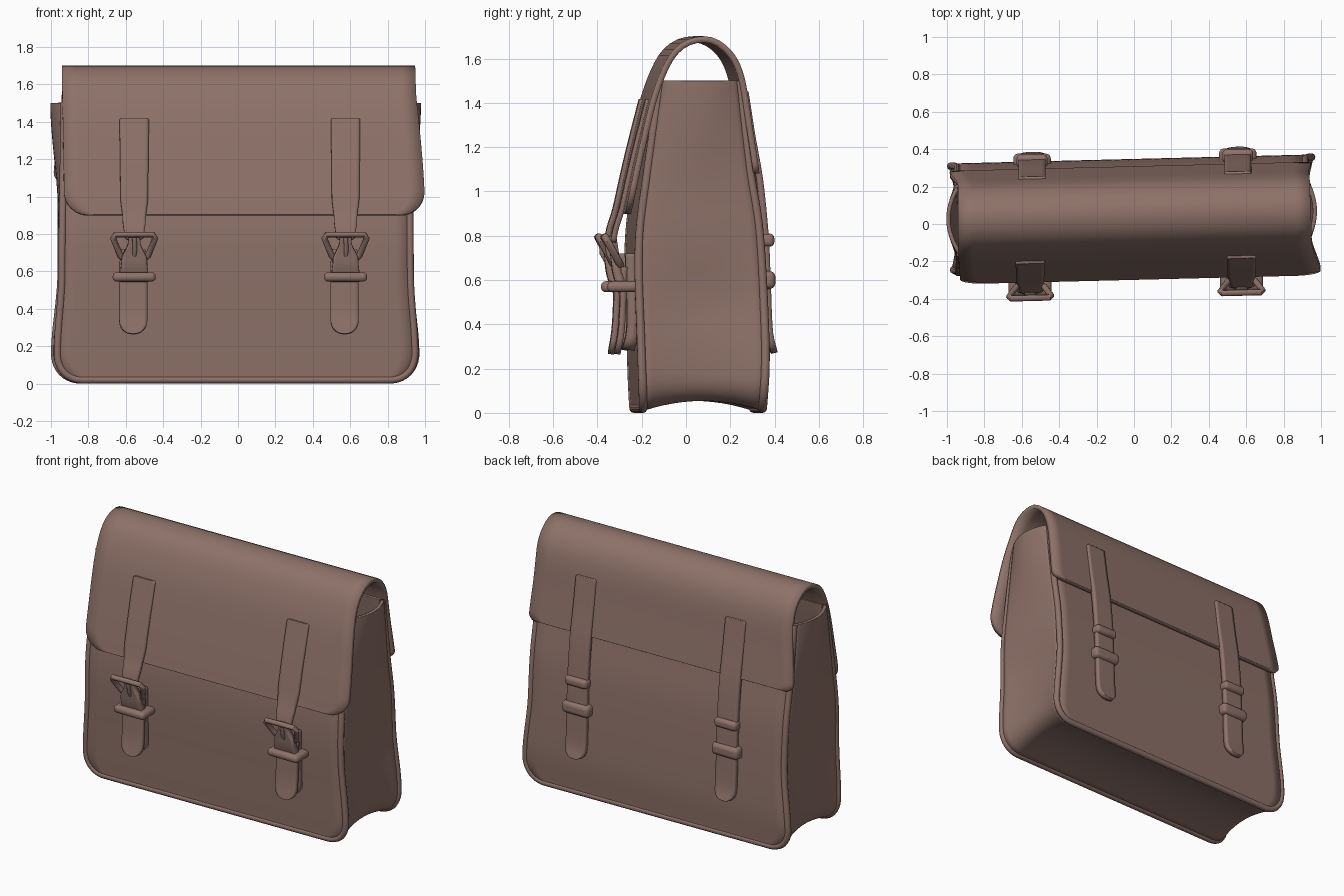
import bpy, math
from mathutils import Vector

if "Cube" in bpy.data.objects:
    bpy.data.objects.remove(bpy.data.objects["Cube"])

leather = bpy.data.materials.new("brown leather")
COLOUR = (0.27, 0.168, 0.14, 1)
leather.diffuse_color = COLOUR
leather.use_nodes = True
bsdf = leather.node_tree.nodes["Principled BSDF"]
bsdf.inputs["Base Color"].default_value = COLOUR
bsdf.inputs["Roughness"].default_value = 0.7


def skew(p):
    """The whole bag sits slightly askew."""
    return Vector((p[0], p[1] + 0.025 * p[0], p[2]))


def finish(ob):
    ob.data.materials.clear()
    ob.data.materials.append(leather)
    bpy.ops.object.select_all(action='DESELECT')
    ob.select_set(True)
    bpy.context.view_layer.objects.active = ob
    bpy.ops.object.shade_smooth_by_angle(angle=math.radians(40))
    return ob


def sheet(name, rows, thick):
    """Grid of points turned into a leather sheet."""
    m = len(rows[0])
    verts = [skew(p) for row in rows for p in row]
    faces = [(i * m + j, i * m + j + 1, (i + 1) * m + j + 1, (i + 1) * m + j)
             for i in range(len(rows) - 1) for j in range(m - 1)]
    me = bpy.data.meshes.new(name)
    me.from_pydata(verts, [], faces)
    ob = bpy.data.objects.new(name, me)
    bpy.context.collection.objects.link(ob)
    mod = ob.modifiers.new("thickness", 'SOLIDIFY')
    mod.thickness, mod.offset = thick, 0
    mod.use_even_offset = True
    return finish(ob)


def spline(pts, n):
    """Catmull-Rom through (y, z) points; n steps, denser at both ends."""
    p = [Vector(q) for q in pts]
    p = [2 * p[0] - p[1]] + p + [2 * p[-1] - p[-2]]
    fine = []
    for a, b, c, d in zip(p, p[1:], p[2:], p[3:]):
        for k in range(24):
            t = k / 24
            fine.append(0.5 * (2 * b + (c - a) * t + (2 * a - 5 * b + 4 * c - d) * t * t
                               + (3 * b - a - 3 * c + d) * t ** 3))
    fine.append(p[-2])
    dist = [0]
    for a, b in zip(fine, fine[1:]):
        dist.append(dist[-1] + (b - a).length)
    out, k = [], 0
    for i in range(n + 1):
        s = dist[-1] * (1 - math.cos(math.pi * i / n)) / 2
        while k < len(fine) - 2 and dist[k + 1] < s:
            k += 1
        f = (s - dist[k]) / (dist[k + 1] - dist[k])
        out.append((fine[k].lerp(fine[k + 1], f), s, dist[-1] - s))
    return out


def lerp_table(table, z):
    for (a, va), (b, vb) in zip(table, table[1:]):
        if z <= b:
            f = max(0, (z - a) / (b - a))
            f = f * f * (3 - 2 * f)
            return va + (vb - va) * f
    return table[-1][1]


def inset(d, r):
    return r - math.sqrt(max(0, r * r - (r - d) ** 2)) if d < r else 0


def ribbon_rows(pts, centre, half, r0=0, r1=0, n=40, m=8):
    """Strip along a profile, rounded at the start by r0 and the end by r1."""
    rows = []
    for q, d0, d1 in spline(pts, n):
        w = half(q) - inset(d0, r0) - inset(d1, r1)
        c = centre(q)
        rows.append([(c + w * (2 * j / m - 1), q.x, q.y) for j in range(m + 1)])
    return rows


def tube(name, pts, radius, cyclic=False):
    cu = bpy.data.curves.new(name, 'CURVE')
    cu.dimensions = '3D'
    cu.bevel_depth, cu.bevel_resolution, cu.use_fill_caps = radius, 3, True
    sp = cu.splines.new('POLY')
    sp.points.add(len(pts) - 1)
    for v, p in zip(sp.points, pts):
        v.co = (*skew(p), 1)
    sp.use_cyclic_u = cyclic
    ob = bpy.data.objects.new(name, cu)
    bpy.context.collection.objects.link(ob)
    bpy.ops.object.select_all(action='DESELECT')
    ob.select_set(True)
    bpy.context.view_layer.objects.active = ob
    bpy.ops.object.convert(target='MESH')
    return finish(bpy.context.view_layer.objects.active)


def pad(name, loc, size, bevel):
    bpy.ops.mesh.primitive_cube_add(size=1, location=skew(loc))
    ob = bpy.context.object
    ob.name = name
    ob.scale = size
    bpy.ops.object.transform_apply(location=False, rotation=False, scale=True)
    mod = ob.modifiers.new("round", 'BEVEL')
    mod.width, mod.segments = bevel, 4
    return finish(ob)


# Front and back panels with round lower corners
FRONT = [(-0.215, 0.02), (-0.225, 0.3), (-0.235, 0.75), (-0.195, 1.1), (-0.135, 1.5)]
BACK = [(0.325, 0.02), (0.335, 0.3), (0.31, 0.8), (0.265, 1.1), (0.215, 1.5)]
front_w = [(0, 0.965), (0.15, 0.955), (0.6, 0.93), (1.5, 0.92)]
back_w = [(0, 0.97), (0.15, 0.965), (0.6, 0.93), (1.5, 0.93)]
edges = []
for name, pts, table, shift in (("front_panel", FRONT, front_w, -0.01),
                                ("back_panel", BACK, back_w, -0.015)):
    rows = ribbon_rows(pts, lambda q: shift, lambda q: lerp_table(table, q.y), 0.14, 0, 48, 24)
    sheet(name, rows, 0.025)
    edge = [r[0] for r in rows[::-1]] + rows[0][1:-1] + [r[-1] for r in rows]
    edges.append([Vector(p) for p in edge])
    tube(name + "_piping", edge, 0.02)

# Gusset: wraps sides and base, hollow below and bulging at the mouth
bulge = [(0, -0.045), (0.4, -0.025), (0.9, 0.01), (1.5, 0.055)]
rows = []
for i, (a, b) in enumerate(zip(*edges)):
    e = edges[0]
    t = e[min(i + 1, len(e) - 1)] - e[max(i - 1, 0)]
    out = Vector((t.z, 0, -t.x)).normalized()
    rows.append([a.lerp(b, s / 12) + out * lerp_table(bulge, a.z) * 4 * (s / 12) * (1 - s / 12)
                 for s in range(13)])
sheet("gusset", rows, 0.022)

# Flap: folds over the mouth from back to front
FLAP = [(-0.285, 0.9), (-0.255, 1.05), (-0.222, 1.2), (-0.168, 1.42), (-0.11, 1.57),
        (-0.05, 1.65), (0.03, 1.685), (0.11, 1.675), (0.185, 1.61), (0.23, 1.5),
        (0.262, 1.3), (0.295, 1.08)]
flap_c = [(-0.29, 0.035), (-0.1, 0.005), (0.2, 0), (0.3, -0.02)]
flap_w = [(-0.29, 0.965), (-0.1, 0.945), (0.23, 0.94), (0.3, 0.968)]
sheet("flap", ribbon_rows(FLAP, lambda q: lerp_table(flap_c, q.x),
                          lambda q: lerp_table(flap_w, q.x), 0.13, 0.05, 72, 24), 0.028)

strap_w = [(0.78, 0.052), (0.88, 0.062), (1.0, 0.074), (1.42, 0.078)]
neck_w = [(0.58, 0.075), (0.66, 0.068), (0.76, 0.032), (0.82, 0.03)]


def strap(name, x, pts, half, r0, r1, thick):
    sheet(name, ribbon_rows(pts, lambda q: x, half, r0, r1, 28), thick)


for side, x in (("right", -0.555), ("left", 0.575)):
    # Front strap, buckle, keeper and tail
    strap(side + "_front_strap", x, [(-0.345, 0.77), (-0.33, 0.84), (-0.305, 0.92), (-0.276, 1.05),
          (-0.241, 1.2), (-0.186, 1.415)], lambda q: lerp_table(strap_w, q.y), 0.02, 0.01, 0.025)
    strap(side + "_buckle_strap", x, [(-0.3, 0.55), (-0.325, 0.63), (-0.335, 0.7), (-0.35, 0.8)],
          lambda q: lerp_table(neck_w, q.y), 0, 0.015, 0.04)
    strap(side + "_strap_tail", x - 0.005, [(-0.325, 0.265), (-0.305, 0.4), (-0.295, 0.66)],
          lambda q: 0.075, 0.07, 0.01, 0.028)
    strap(side + "_strap_backing", x - 0.005, [(-0.275, 0.285), (-0.255, 0.4), (-0.262, 0.72)],
          lambda q: 0.068, 0.06, 0.01, 0.055)
    frame = [(0.055, 0.665), (0.075, 0.685), (0.112, 0.775), (0.1, 0.795)]
    loop = frame + [(-a, z) for a, z in frame[::-1]]
    tube(side + "_buckle", [(x + a, -0.385 + 0.55 * (0.8 - z), z) for a, z in loop], 0.017, True)
    tube(side + "_buckle_prong", [(x, -0.37, 0.79), (x + 0.004, -0.365, 0.72), (x, -0.33, 0.66)], 0.012)
    pad(side + "_front_keeper", (x, -0.3, 0.57), (0.23, 0.14, 0.05), 0.022)

    # Back strap with two keepers
    bx = x - 0.02 if x > 0 else x + 0.01
    strap(side + "_back_strap", bx, [(0.385, 0.27), (0.362, 0.37), (0.352, 0.6), (0.343, 0.8),
          (0.318, 1.05), (0.283, 1.25), (0.252, 1.45)], lambda q: 0.072, 0.065, 0.01, 0.03)
    pad(side + "_back_keeper", (bx, 0.35, 0.6), (0.2, 0.08, 0.08), 0.026)
    pad(side + "_back_upper_keeper", (bx, 0.35, 0.78), (0.165, 0.07, 0.06), 0.022)
    strap(side + "_back_tail_lining", bx, [(0.355, 0.3), (0.345, 0.4), (0.34, 0.6)],
          lambda q: 0.066, 0.06, 0, 0.03)
